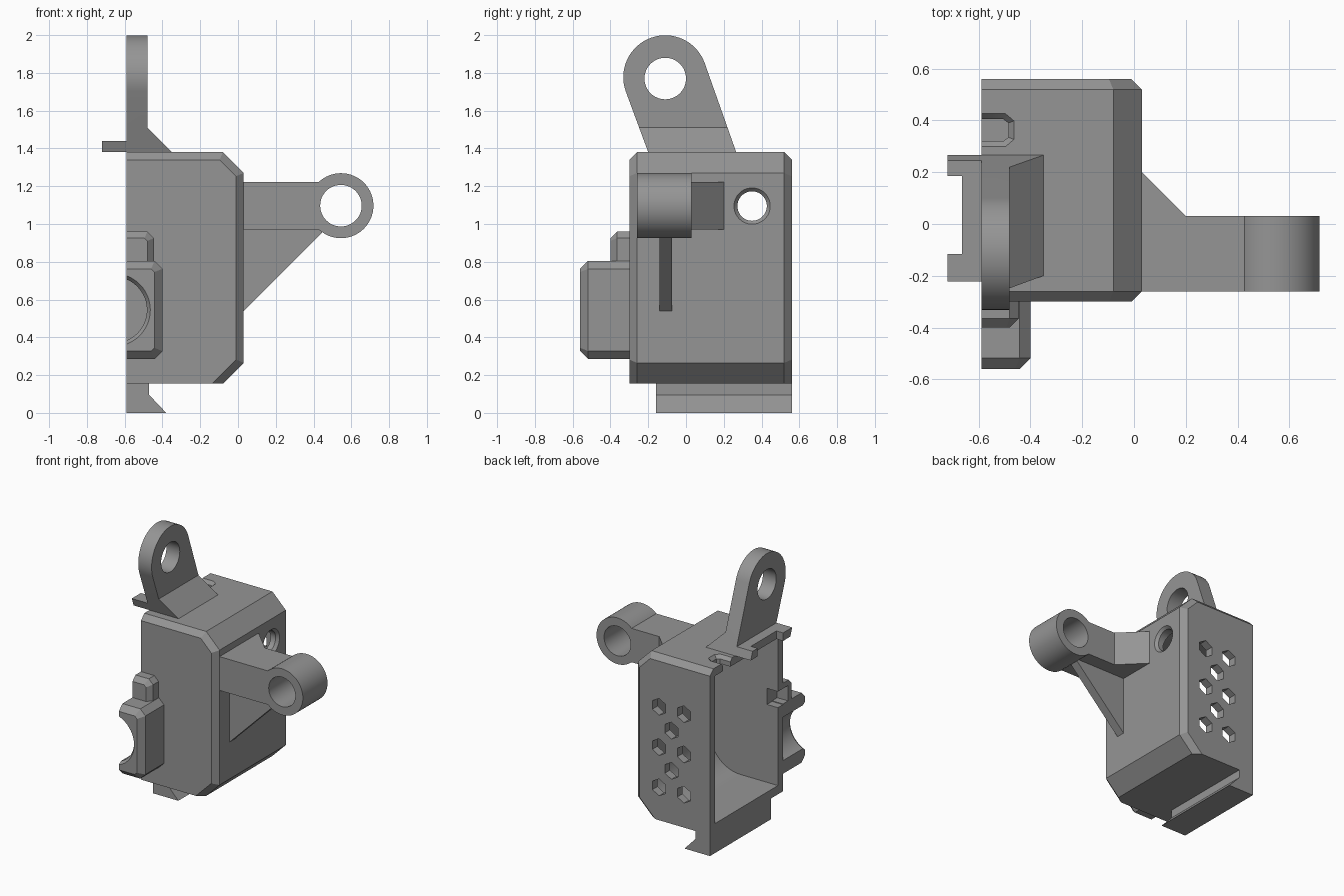
import bpy, bmesh, math

if "Cube" in bpy.data.objects:
    bpy.data.objects.remove(bpy.data.objects["Cube"])

grey = bpy.data.materials.new("plain grey")
grey.diffuse_color = (0.3, 0.3, 0.3, 1)
grey.use_nodes = True
grey.node_tree.nodes["Principled BSDF"].inputs["Base Color"].default_value = grey.diffuse_color


def place(axis, p, t):
    return {"x": (t, p[0], p[1]), "y": (p[0], t, p[1]), "z": (p[0], p[1], t)}[axis]


def loft(name, axis, sections):
    """Solid through matching outlines [(position, points), ...] along an axis."""
    bm = bmesh.new()
    rings = [[bm.verts.new(place(axis, p, t)) for p in pts] for t, pts in sections]
    n = len(rings[0])
    for a, b in zip(rings, rings[1:]):
        for i in range(n):
            j = (i + 1) % n
            bm.faces.new((a[i], a[j], b[j], b[i]))
    bm.faces.new(rings[0])
    bm.faces.new(rings[-1])
    bmesh.ops.recalc_face_normals(bm, faces=bm.faces[:])
    mesh = bpy.data.meshes.new(name)
    bm.to_mesh(mesh)
    bm.free()
    obj = bpy.data.objects.new(name, mesh)
    mesh.materials.append(grey)
    bpy.context.collection.objects.link(obj)
    return obj


def prism(name, axis, pts, a, b):
    return loft(name, axis, [(a, pts), (b, pts)])


def arc(cx, cy, r, a0, a1, n):
    angles = [math.radians(a0 + (a1 - a0) * i / n) for i in range(n + 1)]
    return [(cx + r * math.cos(a), cy + r * math.sin(a)) for a in angles]


def circle(cx, cy, r, n=48, start=0):
    return arc(cx, cy, r, start, start + 360, n)[:-1]


def rect(a0, b0, a1, b1):
    return [(a0, b0), (a1, b0), (a1, b1), (a0, b1)]


def boolean(obj, tools, op="DIFFERENCE"):
    for tool in tools:
        m = obj.modifiers.new(op.lower(), "BOOLEAN")
        m.operation, m.object, m.solver = op, tool, "EXACT"
    bpy.context.view_layer.objects.active = obj
    for m in list(obj.modifiers):
        bpy.ops.object.modifier_apply(modifier=m.name)


def finish(obj):
    bpy.ops.object.select_all(action="DESELECT")
    obj.select_set(True)
    bpy.context.view_layer.objects.active = obj
    bpy.ops.object.shade_smooth_by_angle(angle=math.radians(30))


def discard(tools):
    for t in tools:
        bpy.data.objects.remove(t)


L = -0.59  # open side plane

# Housing shell with chamfered rim
full = [(L, .155), (-.08, .155), (.03, .265), (.03, 1.27), (-.08, 1.38), (L, 1.38)]
inset = [(L, .155), (-.137, .155), (-.01, .282), (-.01, 1.253), (-.097, 1.34), (L, 1.34)]
housing = loft("housing", "y", [(-.30, inset), (-.26, full), (.52, full), (.56, inset)])

# Cavity, open on the left, with rounded inner corners
cavity = prism("cavity", "y",
               [(-.8, .22)] + arc(-.28, .47, .25, -90, 0, 12)
               + arc(-.28, 1.07, .25, 0, 90, 12) + [(-.8, 1.32)], -.24, .50)
# Countersunk side hole
side_hole = loft("side_hole", "x", [(-.2, circle(.35, 1.095, .078)), (.01, circle(.35, 1.095, .078)),
                                    (.031, circle(.35, 1.095, .097))])
# Half slot in the roof with sloped rim
def slot(d):
    return [(-.8, .32 - d), (-.505 + d * .4, .32 - d), (-.485 + d, .335 - d * .4),
            (-.485 + d, .39 + d * .4), (-.505 + d * .4, .405 + d), (-.8, .405 + d)]
roof_slot = loft("roof_slot", "z", [(1.25, slot(0)), (1.355, slot(0)), (1.381, slot(.022))])
# Recess behind the small front block
front_slot = prism("front_slot", "z", rect(-.8, -.36, -.50, -.2), .80, .92)
# Hexagonal vents in the back wall
vents = []
for x, z in [(x, z) for z in (.40, .70, 1.0) for x in (-.17, -.375)] + [(-.272, .55), (-.272, .85)]:
    vents.append(prism("vent", "y", circle(x, z, .063, 6, 30), .4, .7))
tools = [cavity, side_hole, roof_slot, front_slot] + vents
boolean(housing, tools)
discard([cavity, side_hole, roof_slot] + vents)
finish(housing)


# Front blocks: right-hand corners cut, front edge chamfered
def block(name, x1, z0, z1, y0, c, low):
    def outline(d, k):
        e = d if low else 0
        b = k if low else 0.001
        return [(L, z0 + e), (x1 - d - b, z0 + e), (x1 - d, z0 + e + b),
                (x1 - d, z1 - d - k), (x1 - d - k, z1 - d), (L, z1 - d)]
    return loft(name, "y", [(y0, outline(c, c * .41)), (y0 + c, outline(0, c)), (-.30, outline(0, c))])


large = block("large_front_block", -.40, .285, .805, -.56, .042, True)
bore = loft("bore", "y", [(-.57, circle(-.657, .545, .2)), (-.535, circle(-.657, .545, .175)),
                          (-.29, circle(-.657, .545, .175))])
boolean(large, [bore])
finish(large)
small = block("small_front_block", -.445, .80, .96, -.40, .035, False)
boolean(small, [front_slot])
finish(small)
discard([bore, front_slot])

# Dovetail rail under the housing
prism("bottom_rail", "y", [(L, 0), (-.38, 0), (-.47, .095), (-.47, .155), (L, .155)], -.16, .56)

# Top lug: tapered eye, swept foot and forked tab share one side outline
side = [(-.20, 1.38), (.266, 1.38)] + arc(-.11, 1.777, .222, 20, 200, 32)
lug = prism("top_lug", "x", side, -.72, -.35)
front = prism("front_outline", "y",
              [(-.72, 1.38), (-.35, 1.38), (-.48, 1.51), (-.48, 2.1), (L, 2.1), (L, 1.44), (-.72, 1.44)], -.5, .5)
boolean(lug, [front], "INTERSECT")
eye = prism("eye", "x", circle(-.11, 1.77, .11), -.9, 0)
notch = prism("notch", "z", rect(-.9, -.115, -.665, .185), 1.3, 1.45)
boolean(lug, [eye, notch])
discard([front, eye, notch])
finish(lug)

# Side arm with flared root and ring end
arm = prism("side_arm", "z", [(.03, -.26), (.545, -.26), (.545, .03), (.20, .03), (.03, .20)], .97, 1.222)
ring = prism("ring", "y", circle(.545, 1.097, .172, 64), -.26, .03)
ring_hole = prism("ring_hole", "y", circle(.545, 1.097, .11), -.4, .2)
boolean(arm, [ring], "UNION")
boolean(arm, [ring_hole])
discard([ring, ring_hole])
finish(arm)

# Gusset below the arm
prism("arm_gusset", "y", [(.03, .54), (.445, .955), (.42, .98), (.03, .98)], -.14, -.075)
